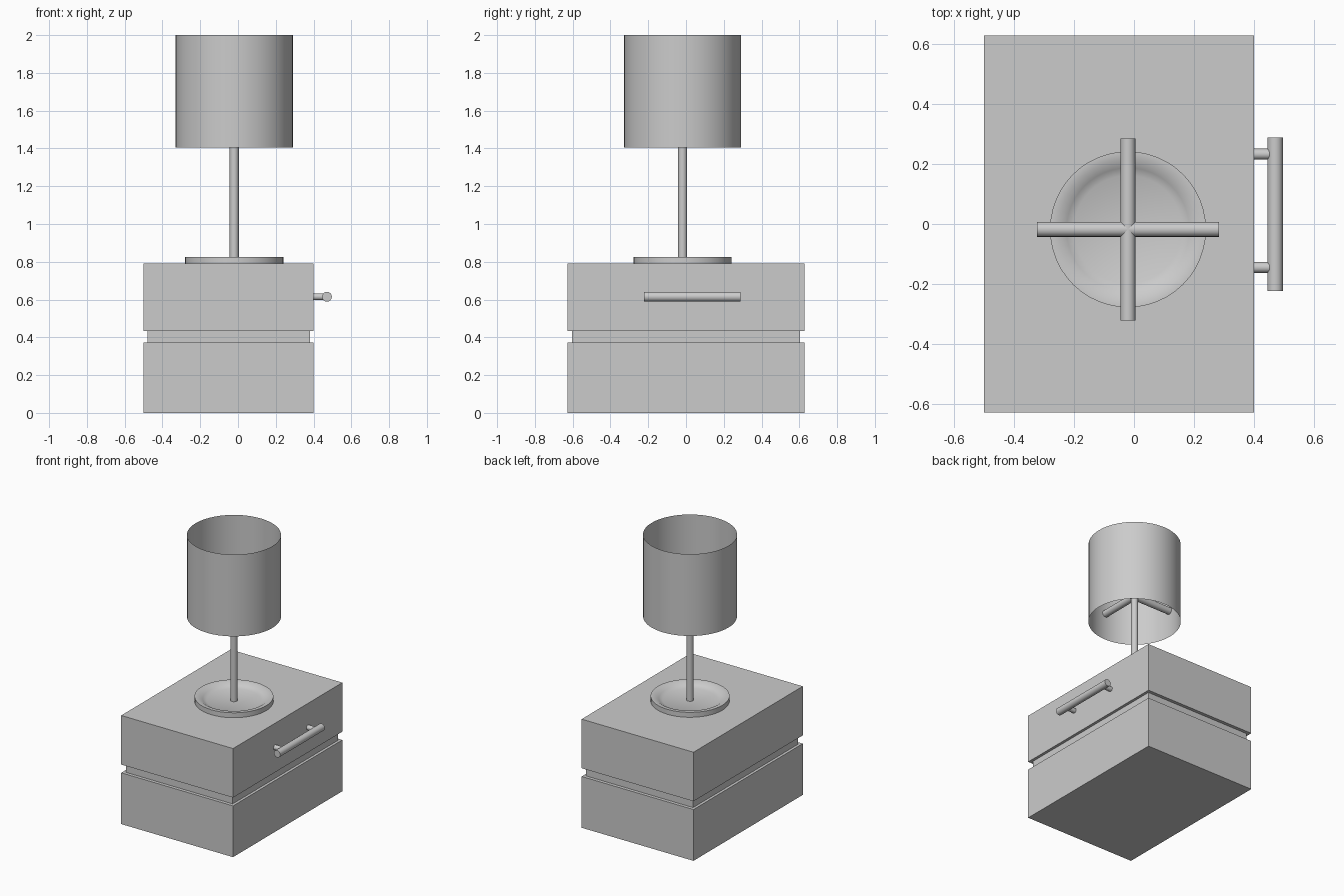
import bpy, bmesh
from math import radians, sin, cos, tau
from mathutils import Vector

if "Cube" in bpy.data.objects:
    bpy.data.objects.remove(bpy.data.objects["Cube"])

CX, CY = -0.02, -0.018   # lamp axis


def finish(name, bm, smooth=True):
    bmesh.ops.recalc_face_normals(bm, faces=bm.faces)
    me = bpy.data.meshes.new(name)
    bm.to_mesh(me)
    bm.free()
    ob = bpy.data.objects.new(name, me)
    bpy.context.scene.collection.objects.link(ob)
    if smooth:
        for p in me.polygons:
            p.use_smooth = True
        me.set_sharp_from_angle(angle=radians(35))
    return ob


def box(name, lo, hi):
    bm = bmesh.new()
    bmesh.ops.create_cube(bm, size=1)
    for v in bm.verts:
        v.co = Vector([l + (c + 0.5) * (h - l) for c, l, h in zip(v.co, lo, hi)])
    return finish(name, bm, False)


def rod(name, a, b, r, sides=16):
    a, b = Vector(a), Vector(b)
    bm = bmesh.new()
    bmesh.ops.create_cone(bm, cap_ends=True, segments=sides, radius1=r, radius2=r,
                          depth=(b - a).length)
    ob = finish(name, bm)
    ob.rotation_mode = 'QUATERNION'
    ob.rotation_quaternion = (b - a).to_track_quat('Z', 'Y')
    ob.location = (a + b) / 2
    return ob


def lathe(name, profile, sides, cap=False):
    bm = bmesh.new()
    rings = [[bm.verts.new((CX + r * cos(tau * i / sides), CY + r * sin(tau * i / sides), z))
              for i in range(sides)] for r, z in profile]
    for a, b in zip(rings, rings[1:]):
        for i in range(sides):
            j = (i + 1) % sides
            bm.faces.new((a[i], a[j], b[j], b[i]))
    if cap:
        bm.faces.new(rings[0])
        bm.faces.new(rings[-1])
    return finish(name, bm)


# Cabinet: two blocks with a recessed groove between them
box("cabinet_lower", (-0.5, -0.628, 0), (0.4, 0.628, 0.373))
box("cabinet_groove", (-0.48, -0.604, 0.373), (0.38, 0.604, 0.433))
box("cabinet_upper", (-0.5, -0.628, 0.433), (0.4, 0.628, 0.79))

# Drawer handle
rod("handle_bar", (0.471, -0.223, 0.615), (0.471, 0.288, 0.615), 0.026)
for i, y in enumerate((-0.145, 0.233)):
    rod(f"handle_post_{i + 1}", (0.395, y, 0.615), (0.471, y, 0.615), 0.018)

# Lamp base dish
lathe("lamp_base", [(0.26, 0.788), (0.26, 0.826), (0.232, 0.826), (0.205, 0.808),
                    (0.18, 0.796)], 48, cap=True)

# Lamp pole and crossed shade supports
rod("lamp_pole", (CX, CY, 0.79), (CX, CY, 1.6), 0.024)
rod("shade_support_x", (CX - 0.304, CY, 1.6), (CX + 0.304, CY, 1.6), 0.025)
rod("shade_support_y", (CX, CY - 0.304, 1.6), (CX, CY + 0.304, 1.6), 0.025)

# Open thin shade
lathe("lamp_shade", [(0.31, 1.405), (0.31, 2.0)], 48)
